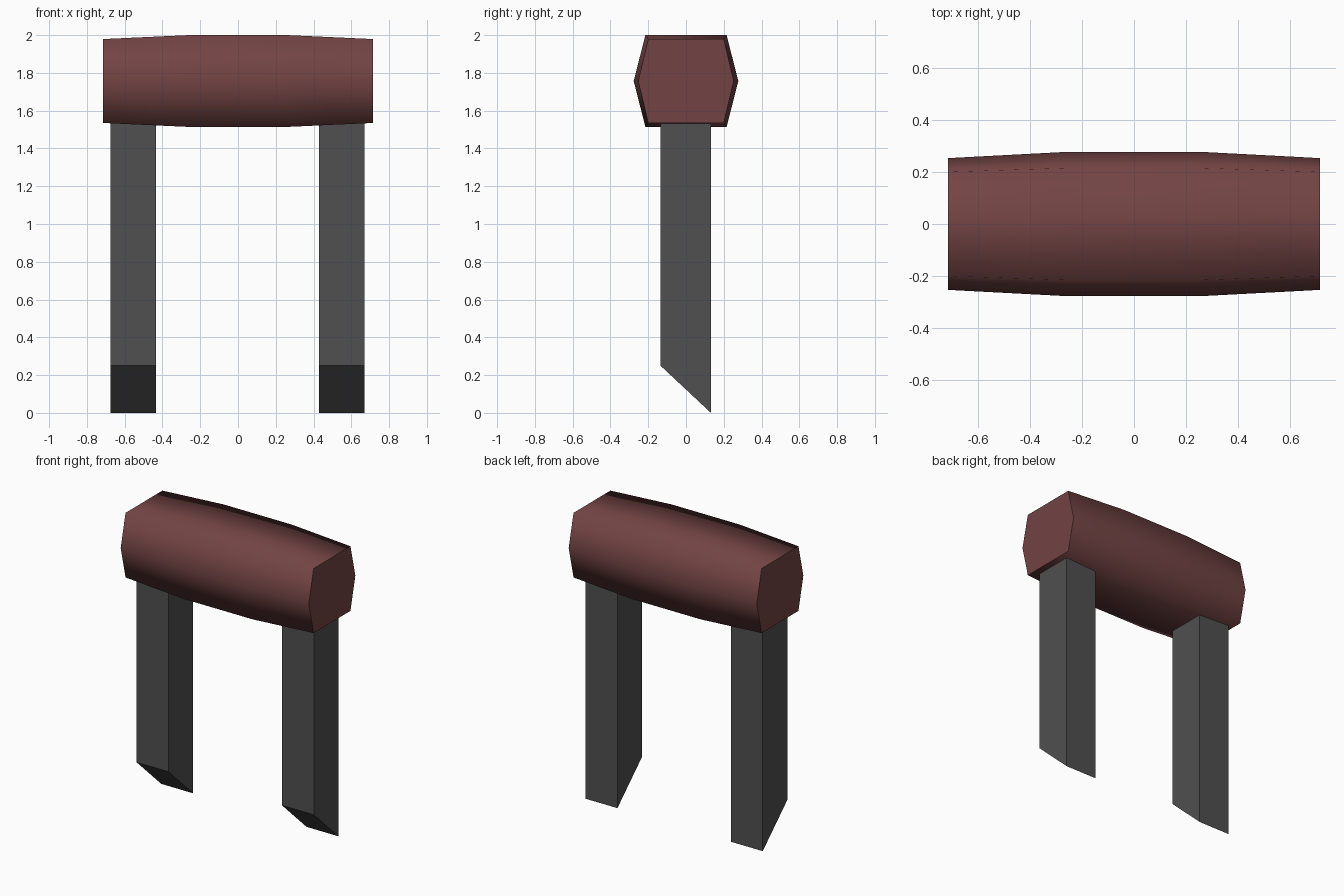
import bpy
import bmesh

default = bpy.data.objects.get("Cube")
if default:
    bpy.data.objects.remove(default, do_unlink=True)


def make_material(name, rgb):
    mat = bpy.data.materials.new(name)
    mat.use_nodes = True
    color = (*rgb, 1.0)
    mat.diffuse_color = color
    mat.node_tree.nodes["Principled BSDF"].inputs["Base Color"].default_value = color
    return mat


def loft(name, rings, mat, smooth_sides=False):
    """Skin matching rings of points and cap both ends."""
    bm = bmesh.new()
    loops = [[bm.verts.new(p) for p in ring] for ring in rings]
    for a, b in zip(loops, loops[1:]):
        for i in range(len(a)):
            j = (i + 1) % len(a)
            bm.faces.new((a[i], a[j], b[j], b[i])).smooth = smooth_sides
    bm.faces.new(loops[0])
    bm.faces.new(loops[-1])
    bmesh.ops.recalc_face_normals(bm, faces=bm.faces)
    # Keep the rims around the flat caps crisp
    for edge in bm.edges:
        edge.smooth = all(f.smooth for f in edge.link_faces)
    mesh = bpy.data.meshes.new(name)
    bm.to_mesh(mesh)
    bm.free()
    mesh.materials.append(mat)
    obj = bpy.data.objects.new(name, mesh)
    bpy.context.collection.objects.link(obj)
    return obj


maroon = make_material("dull_maroon", (0.17, 0.057, 0.057))
grey = make_material("dark_grey", (0.08, 0.08, 0.08))

# Six-sided head, tapering slightly towards both ends
CENTER_Z = 1.757


def hexagon(x, half_width, flat_half, half_height):
    return [(x, y, CENTER_Z + z) for y, z in (
        (half_width, 0), (flat_half, half_height), (-flat_half, half_height),
        (-half_width, 0), (-flat_half, -half_height), (flat_half, -half_height))]


end = (0.253, 0.2, 0.222)
middle = (0.277, 0.215, 0.243)
loft("head", [hexagon(-0.715, *end), hexagon(-0.26, *middle),
              hexagon(0.26, *middle), hexagon(0.715, *end)], maroon, True)

# Square prongs with a slanted cut at the foot
side_profile = [(-0.135, 0.25), (0.132, 0), (0.132, 1.56), (-0.135, 1.56)]
for side, center in (("right", -0.555), ("left", 0.55)):
    loft(side + "_prong",
         [[(center + dx, y, z) for y, z in side_profile] for dx in (-0.121, 0.121)],
         grey)
